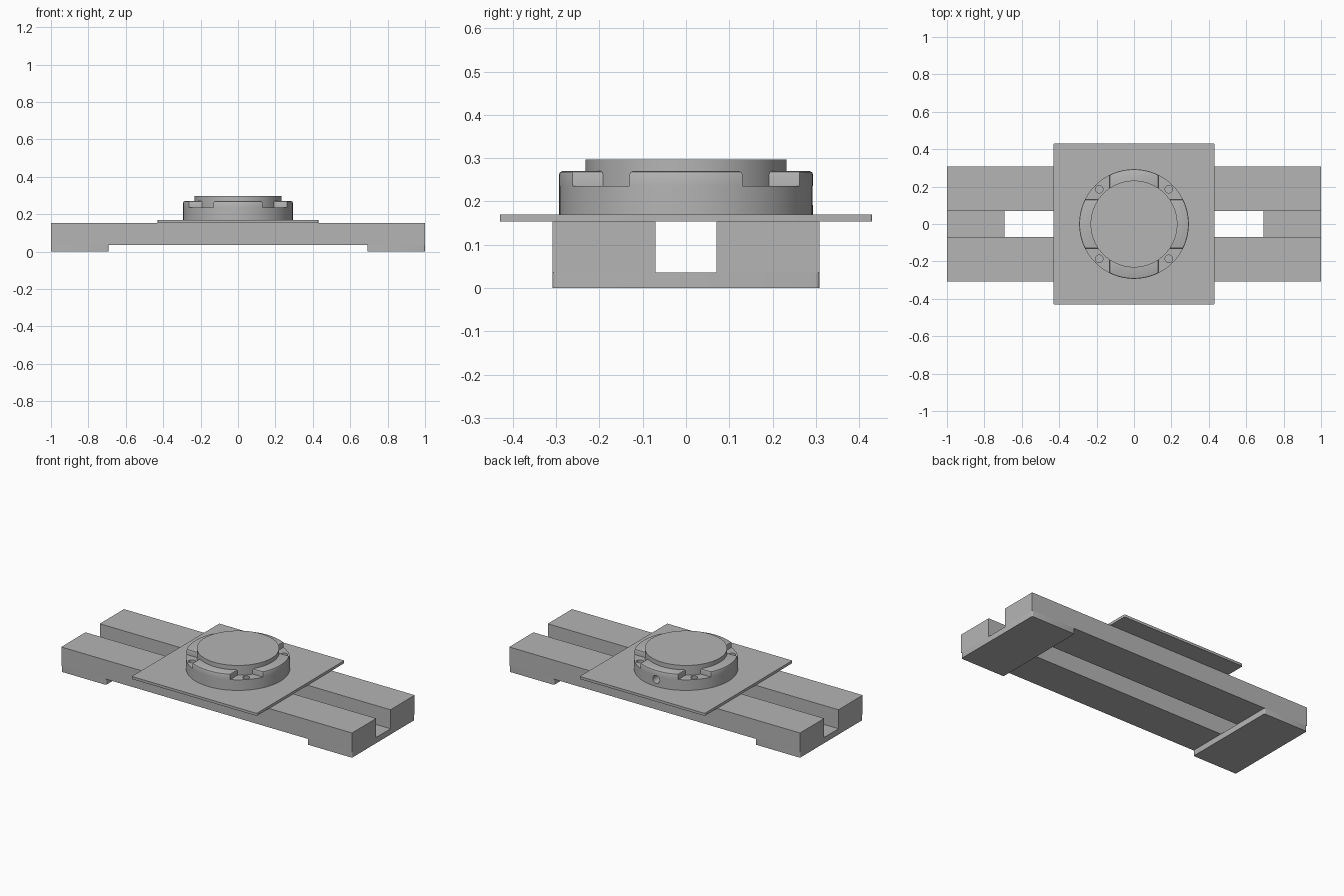
import bpy, bmesh, math
from mathutils import Matrix

cube = bpy.data.objects.get("Cube")
if cube:
    bpy.data.objects.remove(cube, do_unlink=True)

grey = bpy.data.materials.new("machined_grey")
grey.use_nodes = True
COLOUR = (0.46, 0.46, 0.46, 1)
grey.diffuse_color = COLOUR
grey.node_tree.nodes["Principled BSDF"].inputs["Base Color"].default_value = COLOUR


def finish(name, bm, smooth=False):
    bmesh.ops.recalc_face_normals(bm, faces=bm.faces)
    mesh = bpy.data.meshes.new(name)
    bm.to_mesh(mesh)
    bm.free()
    obj = bpy.data.objects.new(name, mesh)
    bpy.context.collection.objects.link(obj)
    mesh.materials.append(grey)
    if smooth:
        shade(obj)
    return obj


def activate(obj):
    bpy.ops.object.select_all(action='DESELECT')
    obj.select_set(True)
    bpy.context.view_layer.objects.active = obj


def shade(obj):
    activate(obj)
    bpy.ops.object.shade_smooth_by_angle(angle=math.radians(30))


def box(name, x, y, z, corner=0):
    """Box from (min, max) ranges, optionally with rounded vertical corners."""
    bm = bmesh.new()
    bmesh.ops.create_cube(bm, size=1)
    for v in bm.verts:
        v.co = [lo + (c + 0.5) * (hi - lo) for c, (lo, hi) in zip(v.co, (x, y, z))]
    if corner:
        upright = [e for e in bm.edges
                   if abs(e.verts[0].co.z - e.verts[1].co.z) > 0.001]
        bmesh.ops.bevel(bm, geom=upright, offset=corner, segments=4,
                        profile=0.5, affect='EDGES')
    return finish(name, bm, corner > 0)


def cylinder(name, radius, depth, centre, segments=96, turn=Matrix()):
    bm = bmesh.new()
    bmesh.ops.create_cone(bm, cap_ends=True, segments=segments, radius1=radius,
                          radius2=radius, depth=depth,
                          matrix=Matrix.Translation(centre) @ turn)
    return finish(name, bm, True)


def cut(obj, cutters):
    for cutter in cutters:
        cutter.hide_render = True
        mod = obj.modifiers.new("cut", 'BOOLEAN')
        mod.operation = 'DIFFERENCE'
        mod.solver = 'EXACT'
        mod.object = cutter
        activate(obj)
        bpy.ops.object.modifier_apply(modifier=mod.name)
    shade(obj)


# Two rails resting on a foot at each end
FOOT_TOP, RAIL_TOP, PLATE_TOP = 0.036, 0.154, 0.17
for side, s in (("front", -1), ("back", 1)):
    box(side + "_rail", (-1, 1), sorted((s * 0.07, s * 0.308)), (FOOT_TOP, RAIL_TOP))
for side, s in (("right", -1), ("left", 1)):
    box(side + "_foot", sorted((s * 0.692, s)), (-0.308, 0.308), (0, FOOT_TOP), 0.008)

# Square carriage plate
box("carriage_plate", (-0.43, 0.43), (-0.43, 0.43), (RAIL_TOP, PLATE_TOP), 0.006)

# Round clamp body and central disc
RADIUS, POCKET, LUG_TOP, HALF = 0.293, 0.236, 0.27, 0.13
body = cylinder("clamp_body", RADIUS, POCKET - PLATE_TOP, (0, 0, (POCKET + PLATE_TOP) / 2))
cylinder("centre_disc", 0.232, 0.297 - POCKET, (0, 0, (0.297 + POCKET) / 2))


def lug(name, angle):
    """Raised block with an arched outer face and softened top edges."""
    bm = bmesh.new()
    sweep = math.asin(HALF / RADIUS)
    angles = [sweep * (i / 10 - 1) for i in range(21)]
    outline = [(RADIUS * math.cos(a), RADIUS * math.sin(a)) for a in angles]
    outline += [(0.16, HALF), (0.16, -HALF)]
    face = bm.faces.new([bm.verts.new((x, y, POCKET)) for x, y in outline])
    top = bmesh.ops.extrude_face_region(bm, geom=[face])["geom"]
    for v in top:
        if isinstance(v, bmesh.types.BMVert):
            v.co.z = LUG_TOP
    bmesh.ops.recalc_face_normals(bm, faces=bm.faces)
    rim = [e for e in bm.edges if all(v.co.z > LUG_TOP - 0.001 for v in e.verts)]
    bmesh.ops.bevel(bm, geom=rim, offset=0.007, segments=2, profile=0.5, affect='EDGES')
    bmesh.ops.rotate(bm, verts=bm.verts, matrix=Matrix.Rotation(angle, 3, 'Z'))
    return finish(name, bm, True)


lugs = [lug(n + "_lug", i * math.pi / 2)
        for i, n in enumerate(("left", "back", "right", "front"))]

# Screw holes in the four pockets, and one side port at the back
holes = [cylinder("screw_hole_cutter", 0.02, 0.08, (sx * 0.186, sy * 0.186, POCKET), 24)
         for sx in (-1, 1) for sy in (-1, 1)]
port = cylinder("port_cutter", 0.024, 0.12, (0, RADIUS, 0.214), 32,
                Matrix.Rotation(math.pi / 2, 4, 'X'))
cut(body, holes + [port])
cut(lugs[1], [port])
for cutter in holes + [port]:
    bpy.data.objects.remove(cutter, do_unlink=True)
